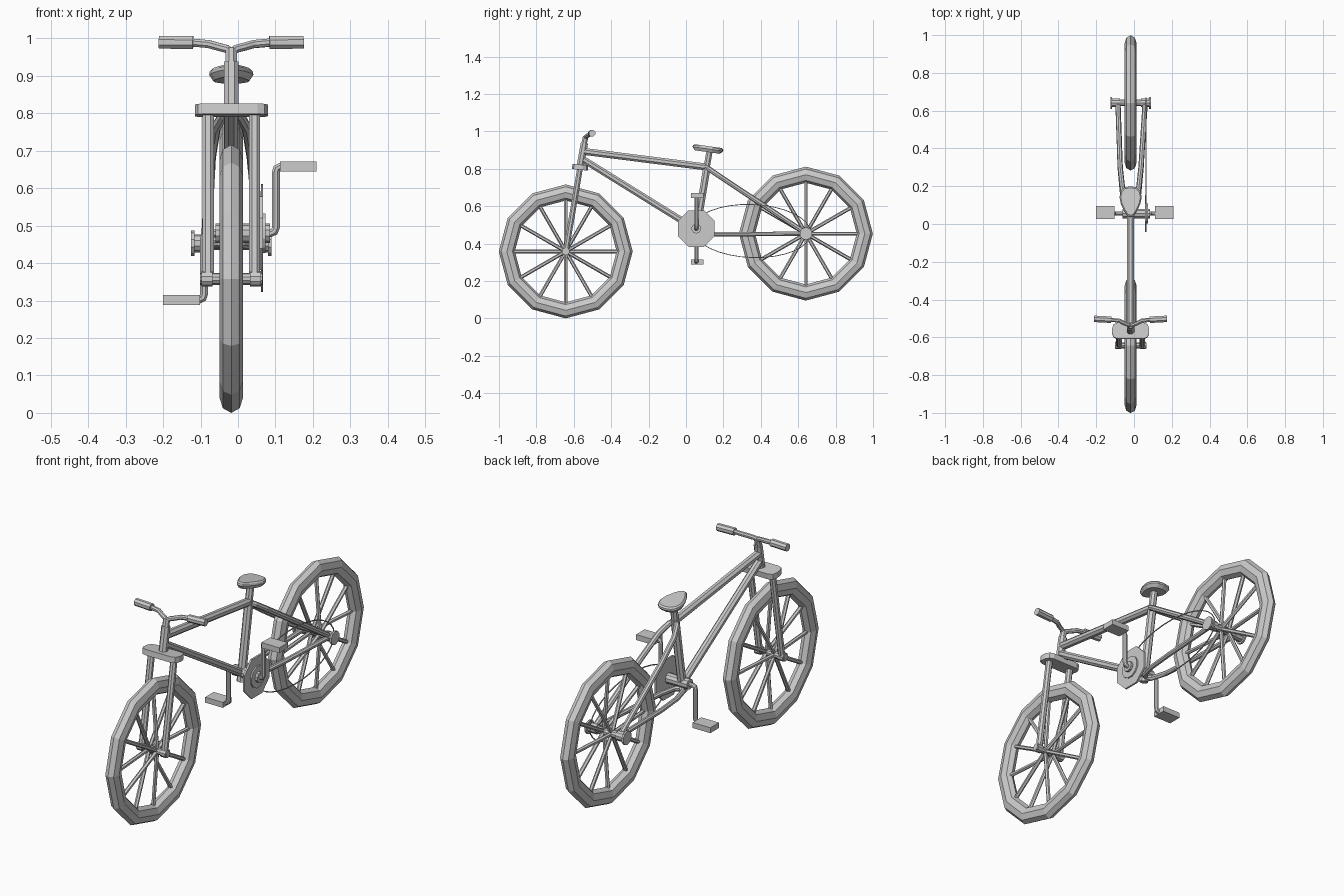
import bpy, bmesh, math
from mathutils import Vector, Matrix

if "Cube" in bpy.data.objects:
    bpy.data.objects.remove(bpy.data.objects["Cube"])

CX = -0.018                      # centre plane of frame and wheels
FRONT = Vector((CX, -0.643, 0.358))
REAR = Vector((CX, 0.641, 0.453))
CRANK = Vector((0.005, 0.055, 0.48))


def finish(bm, name):
    bmesh.ops.recalc_face_normals(bm, faces=bm.faces)
    me = bpy.data.meshes.new(name)
    bm.to_mesh(me)
    bm.free()
    ob = bpy.data.objects.new(name, me)
    bpy.context.collection.objects.link(ob)
    return ob


def sweep(bm, pts, r, n=8, closed=False):
    """Sweep an n-gon along a path, capped unless closed."""
    pts = [Vector(p) for p in pts]
    m = len(pts)
    u, rings = None, []
    for i, p in enumerate(pts):
        a = pts[(i - 1) % m] if closed or i > 0 else p
        b = pts[(i + 1) % m] if closed or i < m - 1 else p
        t = (b - a).normalized()
        if u is None:
            u = t.cross(Vector((0, 0, 1)) if abs(t.z) < 0.9 else Vector((1, 0, 0)))
        u = (u - t * u.dot(t)).normalized()
        v = t.cross(u)
        rad = r[i] if isinstance(r, (list, tuple)) else r
        rings.append([bm.verts.new(p + rad * (math.cos(k) * u + math.sin(k) * v))
                      for k in [2 * math.pi * (j + 0.5) / n for j in range(n)]])
    for i in range(m if closed else m - 1):
        a, b = rings[i], rings[(i + 1) % m]
        for j in range(n):
            bm.faces.new((a[j], a[(j + 1) % n], b[(j + 1) % n], b[j]))
    if not closed:
        bm.faces.new(rings[0])
        bm.faces.new(rings[-1])


def tube(name, pts, r, n=8, closed=False):
    bm = bmesh.new()
    sweep(bm, pts, r, n, closed)
    return finish(bm, name)


def disc(name, c, x0, x1, r, n=10):
    return tube(name, [(x0, c.y, c.z), (x1, c.y, c.z)], r, n)


def box(name, c, size, bevel=0.0):
    bm = bmesh.new()
    bmesh.ops.create_cube(bm, size=1, matrix=Matrix.Translation(c) @ Matrix.Diagonal((*size, 1)))
    if bevel:
        edges = [e for e in bm.edges if abs(e.verts[0].co.z - e.verts[1].co.z) > 1e-4]
        bmesh.ops.bevel(bm, geom=edges, offset=bevel, segments=2, profile=0.5, affect='EDGES')
    return finish(bm, name)


# Wheels: 12-sided tyre with an octagonal section, and twelve spokes
def wheel(name, c):
    bm = bmesh.new()
    rings = []
    for i in range(12):
        d = Vector((0, math.cos(i * math.pi / 6), math.sin(i * math.pi / 6)))
        rings.append([bm.verts.new(c + d * (0.315 + 0.043 * math.cos(k * math.pi / 4))
                                   + Vector((0.032 * math.sin(k * math.pi / 4), 0, 0)))
                      for k in range(8)])
    for i in range(12):
        a, b = rings[i], rings[(i + 1) % 12]
        for k in range(8):
            bm.faces.new((a[k], a[(k + 1) % 8], b[(k + 1) % 8], b[k]))
    finish(bm, name + "_tyre")
    bm = bmesh.new()
    for i in range(12):
        d = Vector((0, math.cos(i * math.pi / 6), math.sin(i * math.pi / 6)))
        off = Vector((0.022 if i % 2 else -0.022, 0, 0))
        sweep(bm, [c + off, c + d * 0.285], 0.01, 6)
    finish(bm, name + "_spokes")


wheel("front_wheel", FRONT)
wheel("rear_wheel", REAR)

# Axles and end caps
disc("front_axle", FRONT, CX - 0.083, CX + 0.083, 0.016)
disc("rear_axle", REAR, -0.115, 0.085, 0.018)
for side, s in (("left", -1), ("right", 1)):
    disc("front_hub_cap_" + side, FRONT, CX + s * 0.05, CX + s * 0.08, 0.021)
    a = CX + s * 0.098
    disc("rear_hub_cap_" + side, REAR, a, a + s * 0.009, 0.034)
    disc("rear_hub_boss_" + side, REAR, CX + s * 0.055, a, 0.024)
    # Fork legs
    x = CX + s * 0.062
    tube("fork_leg_" + side, [(x, -0.567, 0.80), (x, -0.643, 0.352)], 0.0165)
    # Stays bending out from the seat tube to the rear axle
    xs = CX + 0.005 + s * 0.072
    tube("seat_stay_" + side, [(CX, 0.11, 0.806), (CX + s * 0.022, 0.128, 0.795),
         (CX + s * 0.042, 0.18, 0.76), (CX + s * 0.055, 0.3, 0.68), (xs, REAR.y, 0.455)], 0.014)
    tube("chain_stay_" + side, [(CX, 0.065, 0.452), (CX + s * 0.025, 0.085, 0.452),
         (CX + s * 0.045, 0.16, 0.45), (CX + s * 0.058, 0.3, 0.45), (xs, REAR.y, 0.453)], 0.0125)

# Fork crown
crown = box("fork_crown", (0, 0, 0), (0.195, 0.085, 0.028), 0.028)
crown.location = (CX, -0.566, 0.808)
crown.rotation_euler.x = math.radians(-6)

# Main frame tubes
tube("head_tube", [(CX, -0.568, 0.80), (CX, -0.543, 0.937)], 0.021)
tube("top_tube", [(CX, -0.55, 0.893), (CX, 0.12, 0.808)], 0.02)
tube("down_tube", [(CX, -0.555, 0.853), (CX, 0.055, 0.475)], 0.019)
tube("seat_tube", [(CX, 0.05, 0.435), (CX, 0.113, 0.815)], 0.021)
tube("seat_post", [(CX, 0.109, 0.80), (CX, 0.127, 0.90)], 0.018)
disc("bottom_bracket", CRANK, -0.06, 0.06, 0.026)

# Handlebar: stem, swept bar and grips
tube("stem", [(CX, -0.546, 0.93), (CX, -0.536, 0.972)], 0.016)
half = [(0.012, -0.534, 0.972), (0.035, -0.525, 0.978), (0.06, -0.512, 0.985), (0.105, -0.507, 0.989)]
tube("handlebar", [(CX - x, y, z) for x, y, z in reversed(half)] + [(CX, -0.537, 0.965)]
     + [(CX + x, y, z) for x, y, z in half], 0.0115)
for side, s in (("left", -1), ("right", 1)):
    tube("grip_" + side, [(CX + s * 0.102, -0.507, 0.989), (CX + s * 0.193, -0.502, 0.99)], 0.0185)

# Seat: egg-shaped pad with a narrower underside, nose forward
outline = [(0, -0.083), (0.016, -0.078), (0.034, -0.05), (0.052, -0.01), (0.059, 0.025),
           (0.052, 0.058), (0.032, 0.078), (0, 0.083)]
outline += [(-x, y) for x, y in outline[-2:0:-1]]
bm = bmesh.new()
rings = [[bm.verts.new((x * k, y * k, z)) for x, y in outline]
         for k, z in ((0.82, -0.016), (1, 0.001), (0.98, 0.01), (0.88, 0.016))]
for a, b in zip(rings, rings[1:]):
    for j in range(len(a)):
        q = (j + 1) % len(a)
        bm.faces.new((a[j], a[q], b[q], b[j]))
bm.faces.new(rings[0])
bm.faces.new(rings[-1])
seat = finish(bm, "seat")
seat.location = (CX, 0.117, 0.905)
seat.rotation_euler.x = math.radians(-8)

# Chainring, spider and chain
disc("chainring", CRANK, 0.058, 0.067, 0.106, 8)
disc("chainring_spider", CRANK, 0.066, 0.074, 0.055, 12)
disc("crank_boss", CRANK, 0.072, 0.086, 0.026)
chain = []
for i in range(32):
    t = 2 * math.pi * i / 32
    chain.append((0.064, 0.352 + 0.315 * math.cos(t),
                  0.467 + 0.142 * math.sin(t) - 0.01 * math.cos(t)))
tube("chain", chain, 0.003, 4, True)

# Cranks and pedals, one up and one down
for side, s in (("right", 1), ("left", -1)):
    path = [(0.03, 0), (0.083, 0), (0.092, 0.004), (0.096, 0.014), (0.096, 0.163),
            (0.099, 0.173), (0.107, 0.177), (0.125, 0.177)]
    tube("crank_" + side, [CRANK + Vector((s * x, 0, s * z)) for x, z in path], 0.0115)
    box("pedal_" + side, CRANK + Vector((s * 0.156, 0.005, s * 0.178)), (0.098, 0.068, 0.027))
